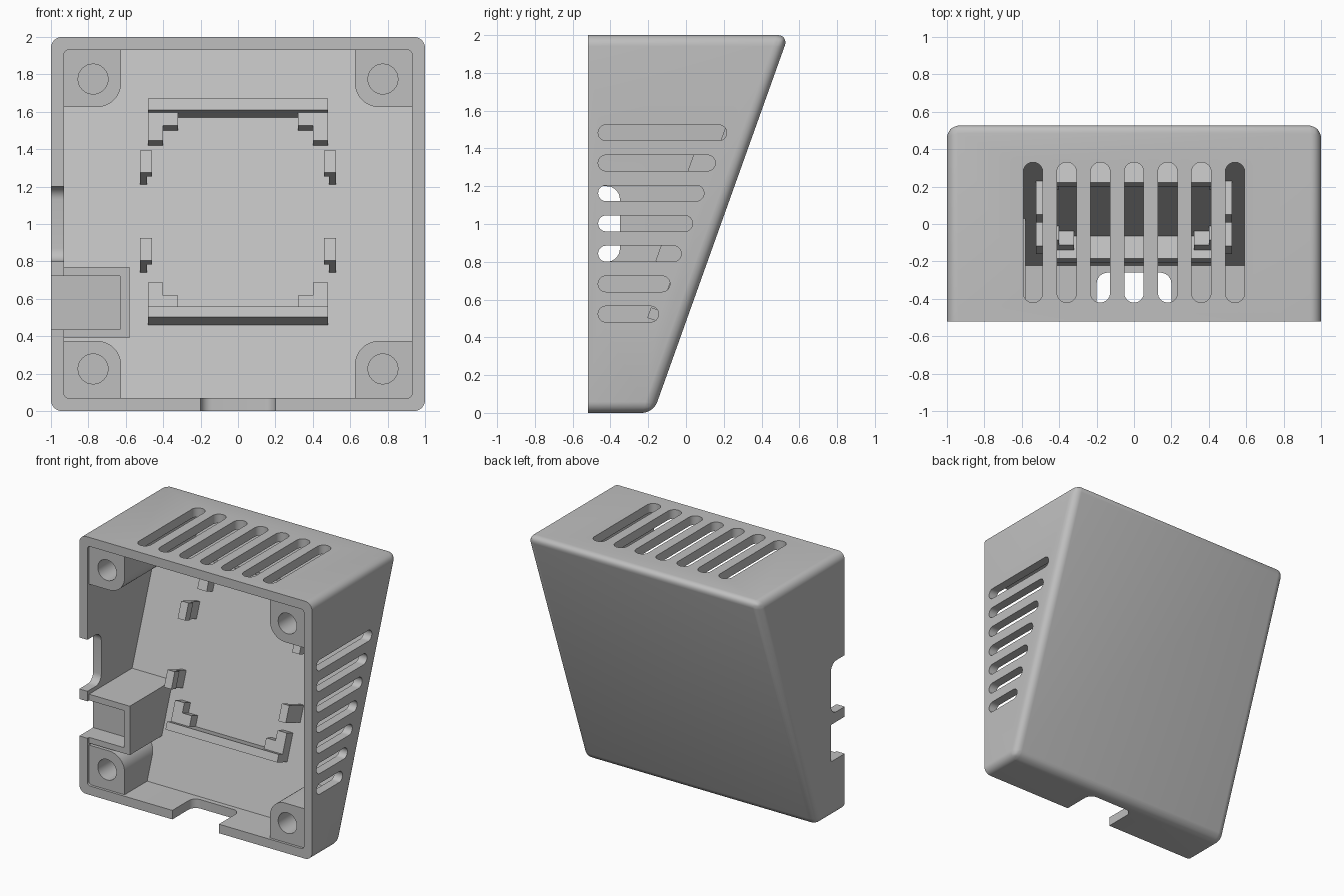
import bpy, bmesh, math
from mathutils import Vector

if "Cube" in bpy.data.objects:
    bpy.data.objects.remove(bpy.data.objects["Cube"], do_unlink=True)

FRONT, WALL = -0.52, 0.07
SLOPE = 0.358                       # back panel lean, dy/dz
TILT = math.atan(SLOPE)

grey = bpy.data.materials.new("warm_free_grey")
grey.name = "plain_grey"
grey.use_nodes = True
colour = (0.52, 0.52, 0.52, 1)
grey.diffuse_color = colour
grey.node_tree.nodes["Principled BSDF"].inputs["Base Color"].default_value = colour


def back(z, inset=0.0):
    """y of the leaning back panel at height z, moved inward by inset."""
    return -0.173 + SLOPE * z - inset / math.cos(TILT)


def finish(bm, name):
    bmesh.ops.recalc_face_normals(bm, faces=bm.faces)
    mesh = bpy.data.meshes.new(name)
    bm.to_mesh(mesh)
    bm.free()
    mesh.materials.append(grey)
    obj = bpy.data.objects.new(name, mesh)
    bpy.context.collection.objects.link(obj)
    return obj


def prism(bm, front, rear):
    """Solid between two matching outlines."""
    a = [bm.verts.new(p) for p in front]
    b = [bm.verts.new(p) for p in rear]
    bm.faces.new(a)
    bm.faces.new(b[::-1])
    for i in range(len(a)):
        j = (i + 1) % len(a)
        bm.faces.new((a[i], b[i], b[j], a[j]))
    return a


def to_back(name, outline, front):
    """Column of an x-z outline running from y = front into the back panel."""
    bm = bmesh.new()
    prism(bm, [(x, front, z) for x, z in outline],
          [(x, back(z, WALL - 0.01), z) for x, z in outline])
    return finish(bm, name)


def wedge(name, inset, front, width, only_sides):
    """Box with a leaning back and rounded edges."""
    x, z0, z1 = 1 - inset, inset, 2 - inset
    outline = [(-x, z0), (x, z0), (x, z1), (-x, z1)]
    bm = bmesh.new()
    mouth = prism(bm, [(u, front, z) for u, z in outline],
                  [(u, back(z, inset), z) for u, z in outline])
    limit = 1 if only_sides else 0
    edges = [e for e in bm.edges if limit <= sum(v in mouth for v in e.verts) < 2]
    bmesh.ops.bevel(bm, geom=edges, offset=width, offset_type='WIDTH',
                    segments=8, profile=0.5, affect='EDGES')
    return finish(bm, name)


def box(name, lo, hi, axis=0, radius=0.0):
    """Box whose edges along one axis may be rounded."""
    lo, hi = Vector(lo), Vector(hi)
    bm = bmesh.new()
    bmesh.ops.create_cube(bm, size=1)
    for v in bm.verts:
        v.co = Vector((v.co[i] * (hi - lo)[i] + (hi + lo)[i] / 2 for i in range(3)))
    if radius:
        edges = [e for e in bm.edges
                 if abs((e.verts[0].co - e.verts[1].co)[axis]) > 1e-4]
        bmesh.ops.bevel(bm, geom=edges, offset=radius, segments=8,
                        profile=0.5, affect='EDGES')
    return finish(bm, name)


def cut(obj, cutters):
    """Subtract the cutters, then drop them."""
    bpy.context.view_layer.objects.active = obj
    for c in cutters:
        c.hide_render = True
        mod = obj.modifiers.new("cut", 'BOOLEAN')
        mod.operation, mod.solver, mod.object = 'DIFFERENCE', 'EXACT', c
        bpy.ops.object.modifier_apply(modifier=mod.name)
        bpy.data.objects.remove(c, do_unlink=True)


def smooth(obj):
    bpy.ops.object.select_all(action='DESELECT')
    obj.select_set(True)
    bpy.context.view_layer.objects.active = obj
    bpy.ops.object.shade_smooth_by_angle(angle=math.radians(30))


def slab(name, x0, x1, z0, z1, h0, h1):
    """Block standing square on the inner back panel, from height h0 to h1."""
    def at(x, z, h):
        return (x, back(z, WALL) - h * math.cos(TILT), z + h * math.sin(TILT))
    ring = [(x0, z0), (x1, z0), (x1, z1), (x0, z1)]
    bm = bmesh.new()
    prism(bm, [at(x, z, h1) for x, z in ring], [at(x, z, h0) for x, z in ring])
    return finish(bm, name)


def port_channel():
    return box("port_cutter", (-1.1, -0.7, 0.435), (-0.63, -0.35, 0.722))


# Hollow shell with vents, side window, bottom cable notch and port opening
shell = wedge("shell", 0, FRONT, 0.118, False)
cutters = [wedge("cavity", WALL, -0.7, 0.045, True), port_channel(),
           box("window", (-1.1, -0.7, 0.8), (-0.85, -0.35, 1.2), 0, 0.07),
           box("notch", (-0.2, -0.7, -0.1), (0.2, -0.26, 0.12), 2, 0.06)]
for i in range(7):
    x = 0.18 * (i - 3)
    cutters.append(box("top_vent", (x - 0.052, -0.42, 1.85),
                       (x + 0.052, 0.33, 2.1), 2, 0.0515))
    z = 1.483 - 0.16 * i
    cutters.append(box("side_vent", (0.85, -0.465, z - 0.042),
                       (1.1, 0.215 - 0.06 * i, z + 0.042), 0, 0.0415))
cut(shell, cutters)
smooth(shell)

# Corner screw posts with blind holes
for sx, side in ((1, "left"), (-1, "right")):
    for sz, level in ((1, "upper"), (-1, "lower")):
        arc = [math.radians(a) for a in range(0, 91, 9)]
        outline = [(0.94, 0.94), (0.94, 0.625)]
        outline += [(0.755 - 0.13 * math.sin(a), 0.755 - 0.13 * math.cos(a)) for a in arc]
        outline += [(0.625, 0.94)]
        post = to_back(f"{level}_{side}_screw_post",
                       [(sx * x, 1 + sz * z) for x, z in outline], FRONT + 0.02)
        cx, cz = sx * 0.775, 1 + sz * 0.775
        hole = box("screw_hole", (cx - 0.08, -0.7, cz - 0.08),
                   (cx + 0.08, -0.25, cz + 0.08), 1, 0.0795)
        cut(post, [hole])
        smooth(post)

# Port housing against the right wall
housing = to_back("port_housing", [(-0.94, 0.39), (-0.58, 0.39),
                                   (-0.58, 0.77), (-0.94, 0.77)], FRONT + 0.02)
cut(housing, [port_channel()])

# Board holder on the back panel: bars, stepped corners and clips
slab("upper_holder_bar", -0.48, 0.48, 1.57, 1.63, -0.01, 0.12)
slab("lower_holder_bar", -0.48, 0.48, 0.46, 0.515, -0.01, 0.13)
for s, side in ((1, "left"), (-1, "right")):
    for level, inner, outer, edge in (("upper", 1.50, 1.42, 1.575),
                                      ("lower", 0.59, 0.66, 0.51)):
        slab(f"{level}_{side}_step", s * 0.32, s * 0.40, inner, edge, -0.01, 0.08)
        slab(f"{level}_{side}_corner", s * 0.40, s * 0.48, outer, edge, -0.01, 0.08)
    for level, z in (("upper", 1.21), ("lower", 0.74)):
        slab(f"{level}_{side}_clip", s * 0.487, s * 0.523, z, z + 0.12, -0.01, 0.19)
        slab(f"{level}_{side}_clip_hook", s * 0.46, s * 0.49, z, z + 0.12, 0.13, 0.19)
